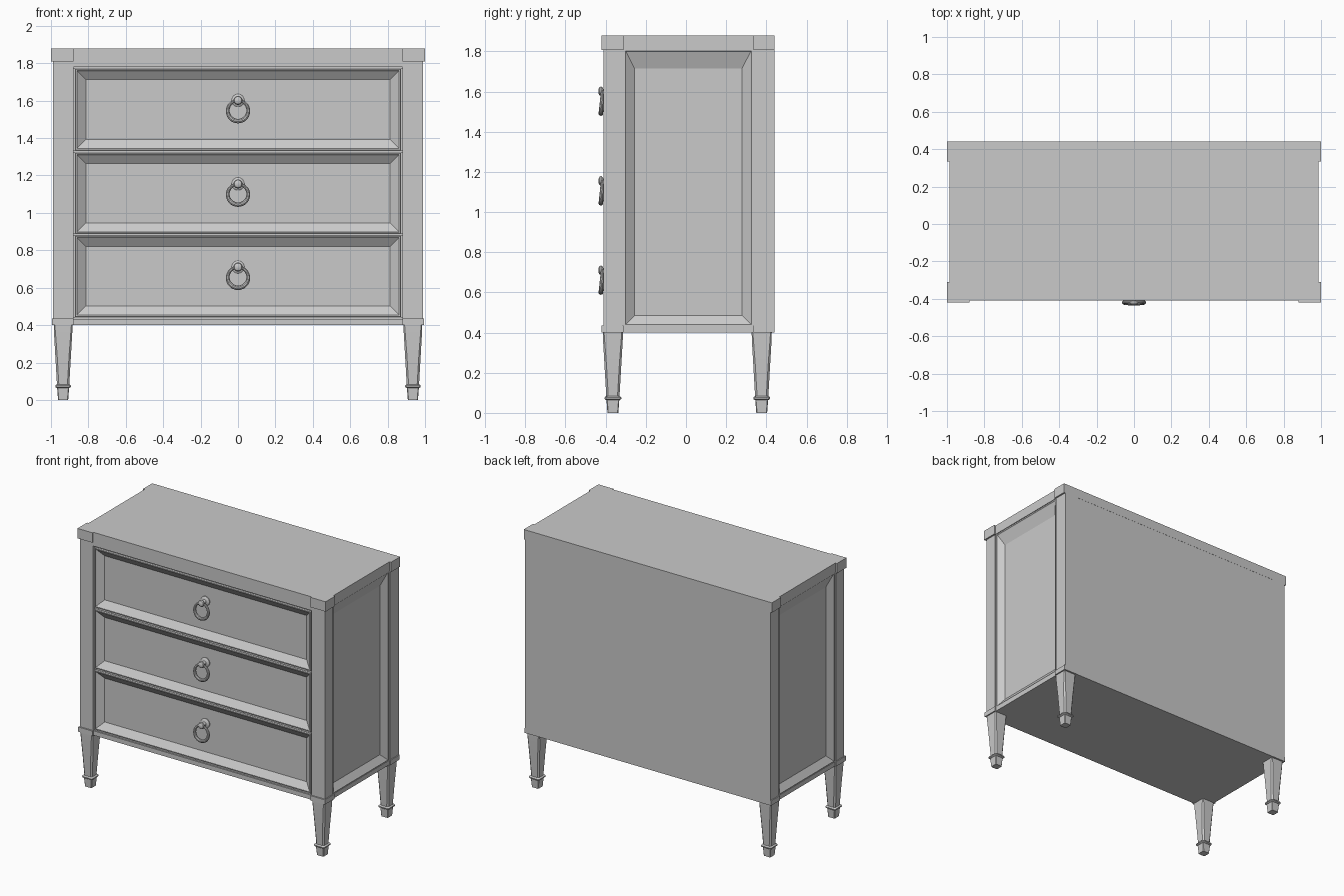
import bpy, bmesh, math
from mathutils import Matrix

if "Cube" in bpy.data.objects:
    bpy.data.objects.remove(bpy.data.objects["Cube"])

paint = bpy.data.materials.new("grey_paint")
paint.diffuse_color = (0.59, 0.59, 0.59, 1)
paint.use_nodes = True
paint.node_tree.nodes["Principled BSDF"].inputs["Base Color"].default_value = paint.diffuse_color


def finish(name, bm, smooth=False):
    bmesh.ops.recalc_face_normals(bm, faces=bm.faces)
    mesh = bpy.data.meshes.new(name)
    bm.to_mesh(mesh)
    bm.free()
    mesh.materials.append(paint)
    for p in mesh.polygons:
        p.use_smooth = smooth
    ob = bpy.data.objects.new(name, mesh)
    bpy.context.collection.objects.link(ob)
    if smooth:
        bpy.ops.object.select_all(action='DESELECT')
        bpy.context.view_layer.objects.active = ob
        ob.select_set(True)
        bpy.ops.object.shade_smooth_by_angle(angle=math.radians(35))
    return ob


def box(name, x0, x1, y0, y1, z0, z1):
    bm = bmesh.new()
    bmesh.ops.create_cube(bm, size=1)
    for v in bm.verts:
        v.co = (x1 if v.co.x > 0 else x0, y1 if v.co.y > 0 else y0,
                z1 if v.co.z > 0 else z0)
    return finish(name, bm)


def loft(name, rings, smooth=False):
    """Skin a list of equal-length point rings and cap both ends."""
    bm = bmesh.new()
    loops = [[bm.verts.new(p) for p in ring] for ring in rings]
    n = len(loops[0])
    for a, b in zip(loops, loops[1:]):
        for i in range(n):
            j = (i + 1) % n
            bm.faces.new((a[i], a[j], b[j], b[i]))
    bm.faces.new(loops[0][::-1])
    bm.faces.new(loops[-1])
    return finish(name, bm, smooth)


def panel(name, u0, u1, v0, v1, steps, place):
    """Rectangular panel; steps are (inset, depth) pairs from back to centre."""
    rings = []
    for i, d in steps:
        corners = ((u0 + i, v0 + i), (u1 - i, v0 + i), (u1 - i, v1 - i), (u0 + i, v1 - i))
        rings.append([place(u, v, d) for u, v in corners])
    return loft(name, rings)


def leg(name, cx, cy):
    # (height, half width, corner chamfer)
    profile = [(0.0, 0.027, 0.004), (0.064, 0.032, 0.004), (0.066, 0.038, 0.006),
               (0.070, 0.042, 0.007), (0.076, 0.042, 0.007), (0.081, 0.038, 0.006),
               (0.083, 0.033, 0.010), (0.24, 0.042, 0.010), (0.36, 0.049, 0.008),
               (0.40, 0.050, 0.006)]
    rings = []
    for z, h, c in profile:
        k = h - c
        pts = ((h, -k), (h, k), (k, h), (-k, h), (-h, k), (-h, -k), (-k, -h), (k, -h))
        rings.append([(cx + x, cy + y, z) for x, y in pts])
    loft(name, rings, True)


def turned(name, z, profile, sides=24):
    """Round part along y, with (radius, y) profile."""
    rings = [[(r * math.cos(2 * math.pi * i / sides), y,
               z + r * math.sin(2 * math.pi * i / sides)) for i in range(sides)]
             for r, y in profile]
    loft(name, rings, True)


def pull_ring(name, z, y, major, minor, tilt):
    bm = bmesh.new()
    n, m = 36, 10
    grid = []
    for i in range(n):
        a = 2 * math.pi * i / n
        # hoop gets heavier towards the bottom
        r = minor * (1 - 0.2 * math.sin(a))
        grid.append([bm.verts.new(((major + r * math.cos(b)) * math.cos(a),
                                   r * math.sin(b),
                                   (major + r * math.cos(b)) * math.sin(a)))
                     for b in (2 * math.pi * k / m for k in range(m))])
    for i in range(n):
        for k in range(m):
            bm.faces.new((grid[i][k], grid[(i + 1) % n][k],
                          grid[(i + 1) % n][(k + 1) % m], grid[i][(k + 1) % m]))
    bm.transform(Matrix.Translation((0, y, z)) @ Matrix.Rotation(tilt, 4, 'X'))
    finish(name, bm, True)


# carcass, back and top
box("carcass", -0.94, 0.94, -0.36, 0.43, 0.402, 1.81)
box("back_panel", -0.95, 0.95, 0.42, 0.439, 0.40, 1.81)
box("bottom_board", -0.985, 0.985, -0.408, 0.438, 0.40, 0.433)
box("top_board", -0.987, 0.987, -0.41, 0.44, 1.81, 1.88)
box("top_front_rail", -0.885, 0.885, -0.41, -0.34, 1.78, 1.83)

# rails between the drawers
for z in (0.436, 0.884, 1.327, 1.776):
    box("drawer_rail", -0.885, 0.885, -0.398, -0.34, z - 0.008, z + 0.008)

# corner posts with cap and base blocks, and legs
for s, side in ((-1, "left"), (1, "right")):
    for end, y0, y1, leg_y in (("front", -0.41, -0.315, -0.364),
                               ("back", 0.338, 0.44, 0.377)):
        def sided(name, a, b, ya, yb, za, zb):
            box(f"{side}_{end}_{name}", min(s * a, s * b), max(s * a, s * b), ya, yb, za, zb)
        front = end == "front"
        sided("post", 0.88, 0.988, y0, y1, 0.42, 1.82)
        sided("cap_block", 0.88, 1.0, -0.42 if front else 0.335,
              -0.31 if front else 0.44, 1.808, 1.88)
        sided("base_block", 0.88, 0.994, -0.42 if front else 0.335,
              -0.31 if front else 0.44, 0.40, 0.435)
        leg(f"{side}_{end}_leg", s * 0.935, leg_y)

    # framed side with sunken panel
    panel(f"{side}_side_frame", -0.316, 0.339, 0.425, 1.815,
          [(0, 0.93), (0, 0.982), (0.014, 0.982), (0.018, 0.978), (0.06, 0.948)],
          lambda u, v, d: (s * d, u, v if v < 1 else v - (0.04 if d < 0.975 else 0)
                           if d < 0.975 and d > 0.94 else v))

# drawers with sunken fronts and ring pulls
for n, (z0, z1) in enumerate(((0.443, 0.878), (0.889, 1.321), (1.333, 1.77)), 1):
    zc = (z0 + z1) / 2
    panel(f"drawer_{n}", -0.872, 0.872, z0, z1,
          [(0, -0.34), (0, -0.403), (0.003, -0.408), (0.010, -0.408),
           (0.013, -0.404), (0.058, -0.372)],
          lambda u, v, d: (u, d, v))
    turned(f"drawer_{n}_knob", zc + 0.05,
           [(0.034, -0.370), (0.034, -0.378), (0.028, -0.383), (0.014, -0.386),
            (0.012, -0.412), (0.020, -0.416), (0.024, -0.423), (0.020, -0.431),
            (0.010, -0.436)])
    pull_ring(f"drawer_{n}_ring", zc - 0.006, -0.420, 0.055, 0.010, math.radians(-4))
